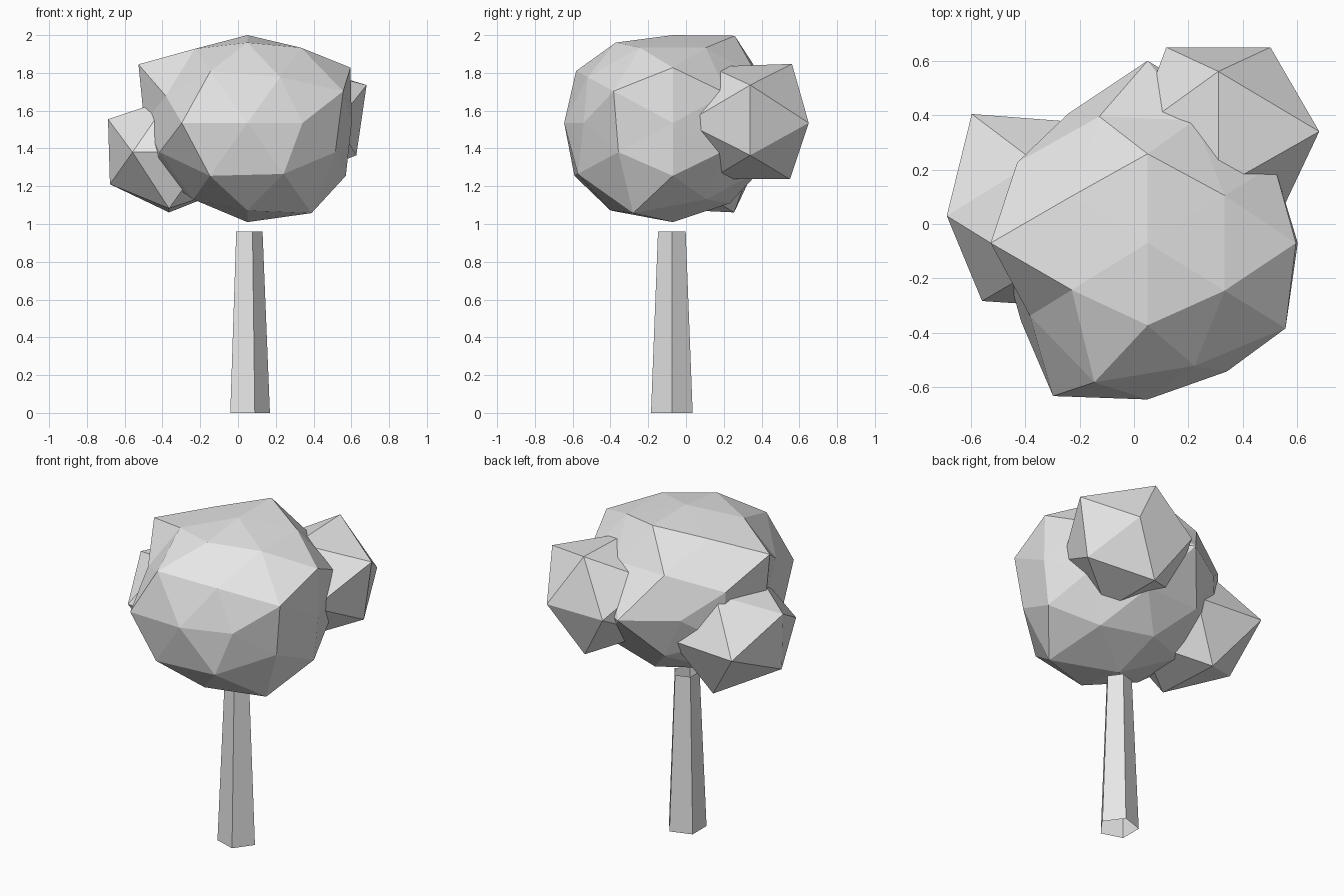
import bpy, bmesh, math
from itertools import product
from mathutils import Vector

if "Cube" in bpy.data.objects:
    bpy.data.objects.remove(bpy.data.objects["Cube"])

grey = bpy.data.materials.new("light grey")
grey.diffuse_color = (0.8, 0.8, 0.8, 1)
grey.use_nodes = True
grey.node_tree.nodes["Principled BSDF"].inputs["Base Color"].default_value = grey.diffuse_color


def add_object(name, bm):
    mesh = bpy.data.meshes.new(name)
    bm.to_mesh(mesh)
    bm.free()
    mesh.materials.append(grey)
    obj = bpy.data.objects.new(name, mesh)
    bpy.context.collection.objects.link(obj)
    return obj


def signed(x, y, z):
    """All sign variants of a direction, negative first."""
    options = [(-c, c) if c else (0,) for c in (x, y, z)]
    return [Vector(p).normalized() for p in product(*options)]


A, B = 0.5257, 0.8507
C, D = 0.3090, 0.8090
CORNERS = signed(0, A, B) + signed(A, B, 0) + signed(B, 0, A)
MIDDLES = (signed(1, 0, 0) + signed(0, 1, 0) + signed(0, 0, 1)
           + signed(.5, C, D) + signed(C, D, .5) + signed(D, .5, C))


def leaf_clump(name, directions, centre, radius, height, bumps):
    """Faceted ball whose corners are pushed in or out by the bump factors."""
    bm = bmesh.new()
    verts = [bm.verts.new(d) for d in directions]
    bmesh.ops.convex_hull(bm, input=verts)
    for v, k in zip(verts, bumps):
        v.co = Vector((v.co.x * radius, v.co.y * radius, v.co.z * height)) * k + Vector(centre)
    bmesh.ops.recalc_face_normals(bm, faces=bm.faces)
    return add_object(name, bm)


# Trunk: open, tapered five-sided tube
bm = bmesh.new()
rings = []
for r, z in ((0.116, 0), (0.077, 0.96)):
    rings.append([bm.verts.new((0.053 + r * math.cos(math.tau * i / 5),
                                -0.075 + r * math.sin(math.tau * i / 5), z))
                  for i in range(5)])
for i in range(5):
    j = (i + 1) % 5
    bm.faces.new((rings[0][i], rings[0][j], rings[1][j], rings[1][i]))
add_object("trunk", bm)

# Main crown
leaf_clump("main_crown", CORNERS + MIDDLES, (0.05, -0.07, 1.535), 0.575, 0.5, [
    1.09, 1.0, 1.0, 1.085, 1.15, .97, .965, 1.0, 1.0, 1.18, 1.065, 1.115,
    .95, .96, 1.0, 1.165, 1.05, .93,
    1.0, .97, 1.0, .97, 1.18, .985, 1.0, .985,
    1.12, 1.1, 1.0, 1.0, 1.08, .97, 1.0, .97,
    1.0, .93, 1.0, 1.03, 1.0, 1.09, .95, 1.0])

# Two small side clumps
leaf_clump("back_right_clump", CORNERS, (0.31, 0.34, 1.535), 0.40, 0.35,
           [1.0, 1.0, 1.0, 1.05, 1.0, .91, 1.0, .91, .9, .9, .93, 1.09])
leaf_clump("left_clump", CORNERS, (-0.365, 0.03, 1.38), 0.40, 0.35,
           [1.0, .95, 1.07, .95, .92, 1.1, 1.0, 1.0, .92, .95, 1.0, 1.0])
